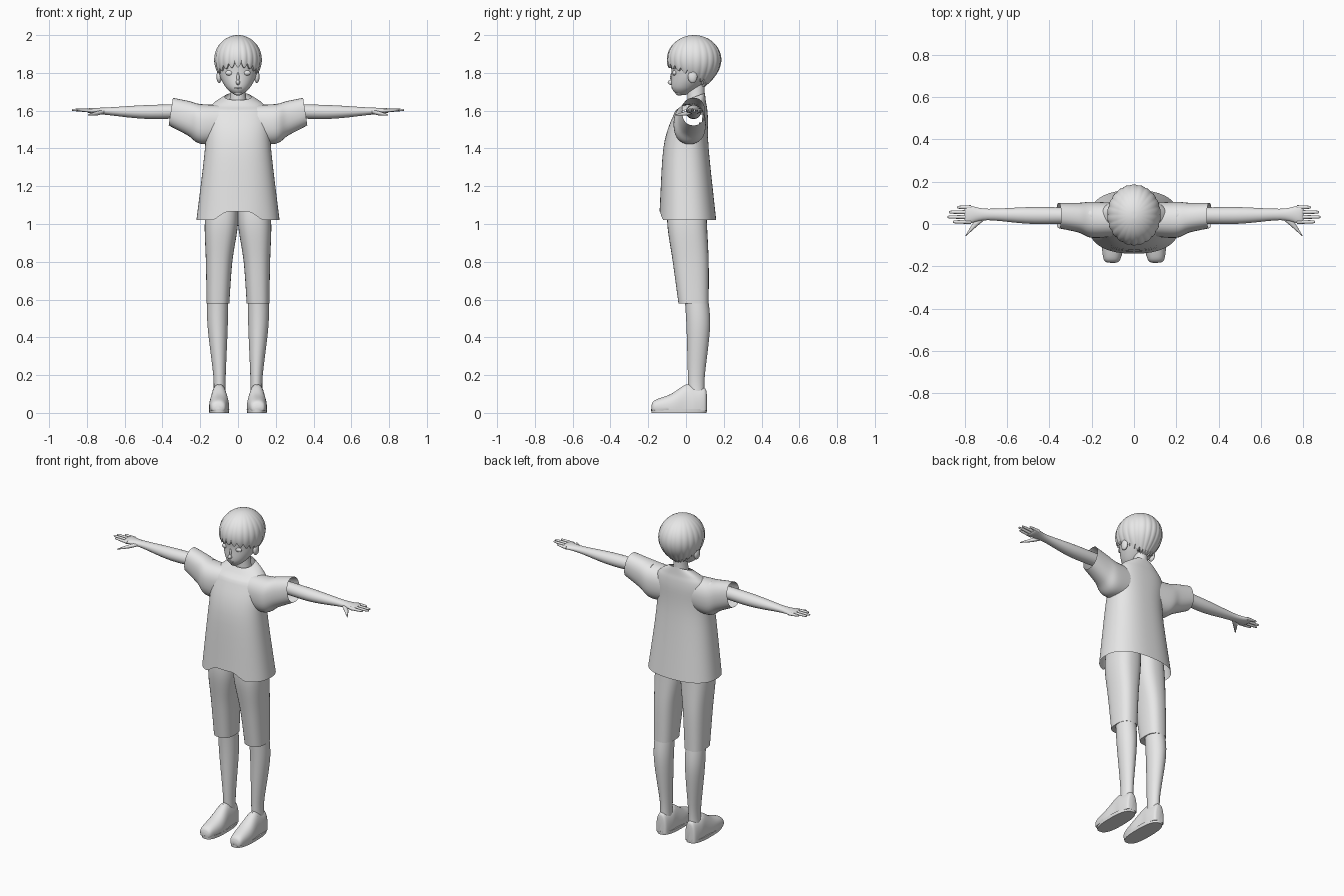
import bpy, bmesh
from math import sin, cos, pi, sqrt, hypot, copysign
from mathutils import Vector, Matrix

cube = bpy.data.objects.get("Cube")
if cube:
    bpy.data.objects.remove(cube)

colour = (0.8, 0.8, 0.8, 1)
grey = bpy.data.materials.new("plain_grey")
grey.use_nodes = True
grey.diffuse_color = colour
grey.node_tree.nodes["Principled BSDF"].inputs["Base Color"].default_value = colour
parts = []


def finish(name, bm, mirror):
    """Turn a bmesh into a named object, mirrored to the other side if asked."""
    mesh = bpy.data.meshes.new(name)
    bm.to_mesh(mesh)
    bm.free()
    mesh.materials.append(grey)
    ob = bpy.data.objects.new(name, mesh)
    bpy.context.collection.objects.link(ob)
    if mirror:
        ob.modifiers.new("mirror", "MIRROR")
    parts.append(ob)


def skin(name, rings, caps=True, mirror=False, drop=None):
    """Join closed rings of points into a surface, leaving out dropped faces."""
    bm = bmesh.new()
    rows = [[bm.verts.new(point) for point in ring] for ring in rings]
    for lower, upper in zip(rows, rows[1:]):
        for i in range(len(lower)):
            quad = (lower[i - 1], lower[i], upper[i], upper[i - 1])
            middle = sum((vert.co for vert in quad), Vector()) / len(quad)
            if not (drop and drop(middle)):
                bm.faces.new(quad)
    if caps:
        bm.faces.new(rows[0][::-1])
        bm.faces.new(rows[-1])
    finish(name, bm, mirror)


def blob(name, centre, size, mirror=False):
    """Ellipsoid with the given half sizes."""
    bm = bmesh.new()
    matrix = Matrix.Translation(centre) @ Matrix.Diagonal((*size, 1))
    bmesh.ops.create_uvsphere(bm, u_segments=20, v_segments=12, radius=1, matrix=matrix)
    finish(name, bm, mirror)


def smooth_rows(rows, steps=6):
    """Smooth interpolation through the given sections."""
    points = [Vector(row) for row in rows]
    padded = [points[0], *points, points[-1]]
    result = []
    for before, start, end, after in zip(padded, padded[1:], padded[2:], padded[3:]):
        leave, arrive = (end - before) / 2, (after - start) / 2
        for step in range(steps):
            t = step / steps
            ease = t * t * (3 - 2 * t)
            result.append(start.lerp(end, ease) + leave * t * (1 - t) ** 2
                          - arrive * t * t * (1 - t))
    return result + [points[-1]]


def loft(name, axis, rows, sides=32, power=2, bend=None, **options):
    """Rows hold: position on axis, centre and radius on the two other axes."""
    along = "xyz".index(axis)
    across, over = (along + 1) % 3, (along + 2) % 3
    rings = []
    for position, centre_a, centre_b, radius_a, radius_b in smooth_rows(rows):
        ring = []
        for i in range(sides):
            c, s = cos(2 * pi * i / sides), sin(2 * pi * i / sides)
            point = Vector()
            point[along] = position
            point[across] = centre_a + radius_a * copysign(abs(c) ** (2 / power), c)
            point[over] = centre_b + radius_b * copysign(abs(s) ** (2 / power), s)
            if bend:
                bend(point)
            ring.append(point)
        rings.append(ring)
    skin(name, rings, **options)


# Shirt body: notch in the front hem, dipped collar, open where the sleeves join
def shape_shirt(p):
    if p.z < 1.2 and p.y < 0:
        notch = min(max(2 - abs(p.x) / 0.065, 0), 1)
        p.z += notch * (1.2 - p.z) / 4
    elif p.z > 1.6:
        p.z += (p.y - 0.05) * 5 * (p.z - 1.6)


def in_sleeve(p):
    return abs(p.x) > 0.11 and hypot(p.y - 0.03, p.z - 1.56) < 0.055


loft("shirt_body", "z", [
    (1.02, 0, 0.01, 0.22, 0.15), (1.4, 0, 0, 0.175, 0.12), (1.58, 0, 0.025, 0.17, 0.09),
    (1.64, 0, 0.04, 0.13, 0.065), (1.675, 0, 0.05, 0.07, 0.05)],
    sides=64, power=2.4, bend=shape_shirt, caps=False, drop=in_sleeve)


# Wide sleeves with a slanted opening
def slant(p):
    p.x -= max(p.x - 0.2, 0) * (p.z - 1.6)


loft("sleeve", "x", [
    (0.1, 0.02, 1.53, 0.08, 0.1), (0.2, 0.02, 1.53, 0.085, 0.105),
    (0.26, 0.03, 1.56, 0.07, 0.09), (0.355, 0.04, 1.595, 0.06, 0.073)],
    power=2.3, bend=slant, caps=False, mirror=True)

# Arms, palms, fingers and thumbs
loft("arm", "x", [
    (0.2, 0.04, 1.6, 0.035, 0.035), (0.47, 0.04, 1.593, 0.04, 0.037),
    (0.69, 0.045, 1.597, 0.027, 0.02), (0.78, 0.045, 1.6, 0.043, 0.014),
    (0.8, 0.045, 1.6, 0.038, 0.007)], mirror=True)
fingers = ("index_finger", "middle_finger", "ring_finger", "little_finger")
for k, name in enumerate(fingers):
    y = 0.01 + 0.023 * k
    tip = 0.88 - 0.015 * (k - 1.3) ** 2
    loft(name, "x", [(0.77, y, 1.6, 0.01, 0.01), (tip - 0.01, y, 1.604, 0.007, 0.006),
                     (tip, y, 1.604, 0.002, 0.002)], sides=12, mirror=True)
loft("thumb", "x", [
    (0.71, 0.03, 1.595, 0.014, 0.01), (0.75, 0, 1.585, 0.018, 0.011),
    (0.795, -0.055, 1.577, 0.003, 0.003)], sides=12, mirror=True)

# Cropped trousers and lower legs
loft("trouser_leg", "z", [
    (0.58, 0.106, 0.04, 0.06, 0.08), (0.8, 0.1, 0.025, 0.07, 0.095),
    (1, 0.088, 0.006, 0.088, 0.105), (1.15, 0.08, 0.006, 0.08, 0.1)], power=2.5, mirror=True)
loft("lower_leg", "z", [
    (0.1, 0.098, 0.055, 0.032, 0.042), (0.2, 0.098, 0.055, 0.033, 0.045),
    (0.47, 0.108, 0.065, 0.054, 0.063), (0.65, 0.106, 0.05, 0.054, 0.06)], mirror=True)


# Shoes: upper, sole and laces
def flatten_base(p):
    p.z = max(p.z, 0.012)


loft("shoe_upper", "y", [
    (-0.183, 0.025, 0.104, 0.015, 0.02), (-0.165, 0.03, 0.104, 0.037, 0.04),
    (-0.08, 0.03, 0.1, 0.07, 0.053), (0, 0.03, 0.1, 0.12, 0.046),
    (0.05, 0.03, 0.1, 0.108, 0.045), (0.1, 0.03, 0.1, 0.1, 0.035),
    (0.11, 0.03, 0.1, 0.07, 0.015)], power=2.3, bend=flatten_base, mirror=True)
loft("shoe_sole", "z", [(0, 0.1, -0.037, 0.052, 0.146), (0.02, 0.1, -0.037, 0.054, 0.148)],
     power=2.6, mirror=True)
for y in (-0.06, -0.03, 0):
    z = 0.146 + 0.7 * y
    ends = [(x, y + 0.01, z - 0.02, 0.004, 0.004) for x in (0.07, 0.13)]
    loft("shoe_lace", "x", [ends[0], (0.1, y, z, 0.005, 0.005), ends[1]], sides=8, mirror=True)

# Neck, head and face
loft("neck", "z", [(1.58, 0, 0.055, 0.055, 0.045), (1.7, 0, 0.052, 0.04, 0.046),
                   (1.8, 0, 0.05, 0.04, 0.05)])
loft("head", "z", [
    (1.682, 0, -0.025, 0.015, 0.02), (1.72, 0, -0.005, 0.062, 0.07), (1.8, 0, 0.036, 0.102, 0.112),
    (1.9, 0, 0.04, 0.105, 0.12), (1.97, 0, 0.045, 0.04, 0.05)], sides=40)
blob("nose", (0, -0.075, 1.75), (0.011, 0.022, 0.014))
blob("nose_bridge", (0, -0.07, 1.775), (0.008, 0.014, 0.03))
blob("lips", (0, -0.068, 1.72), (0.022, 0.009, 0.005))
blob("chin", (0, -0.035, 1.694), (0.025, 0.022, 0.014))
blob("eye", (0.045, -0.06, 1.8), (0.022, 0.012, 0.014), mirror=True)
blob("ear", (0.1, 0.035, 1.78), (0.014, 0.025, 0.034), mirror=True)


# Bowl-cut hair with strand grooves and pointed locks
def hair_point(angle, rise, shrink=1):
    lock = abs(sin(11 * angle))
    bottom = 1.8 - 0.055 * sin(angle) - 0.026 * lock
    z = bottom + (1.9995 - bottom) * sin(rise * pi / 2)
    height = (z - 1.87) / 0.13
    spread = sqrt(1 - height ** 2) if height > 0 else 1 - height ** 2 / 2
    spread *= shrink * (1 + (lock - 0.6) * (1 - rise) / 28)
    return Vector((0.126 * spread * cos(angle), 0.043 + 0.143 * spread * sin(angle), z))


angles = [2 * pi * i / 132 for i in range(132)]
levels = [k / 18 for k in range(19)]
inner_lip = [hair_point(angle, 0, 0.82) for angle in angles]
skin("hair", [inner_lip] + [[hair_point(angle, k) for angle in angles] for k in levels])

# Smooth shading with sharp edges kept
bpy.ops.object.select_all(action="DESELECT")
for ob in parts:
    ob.select_set(True)
bpy.context.view_layer.objects.active = parts[0]
bpy.ops.object.shade_smooth_by_angle(angle=0.7)
